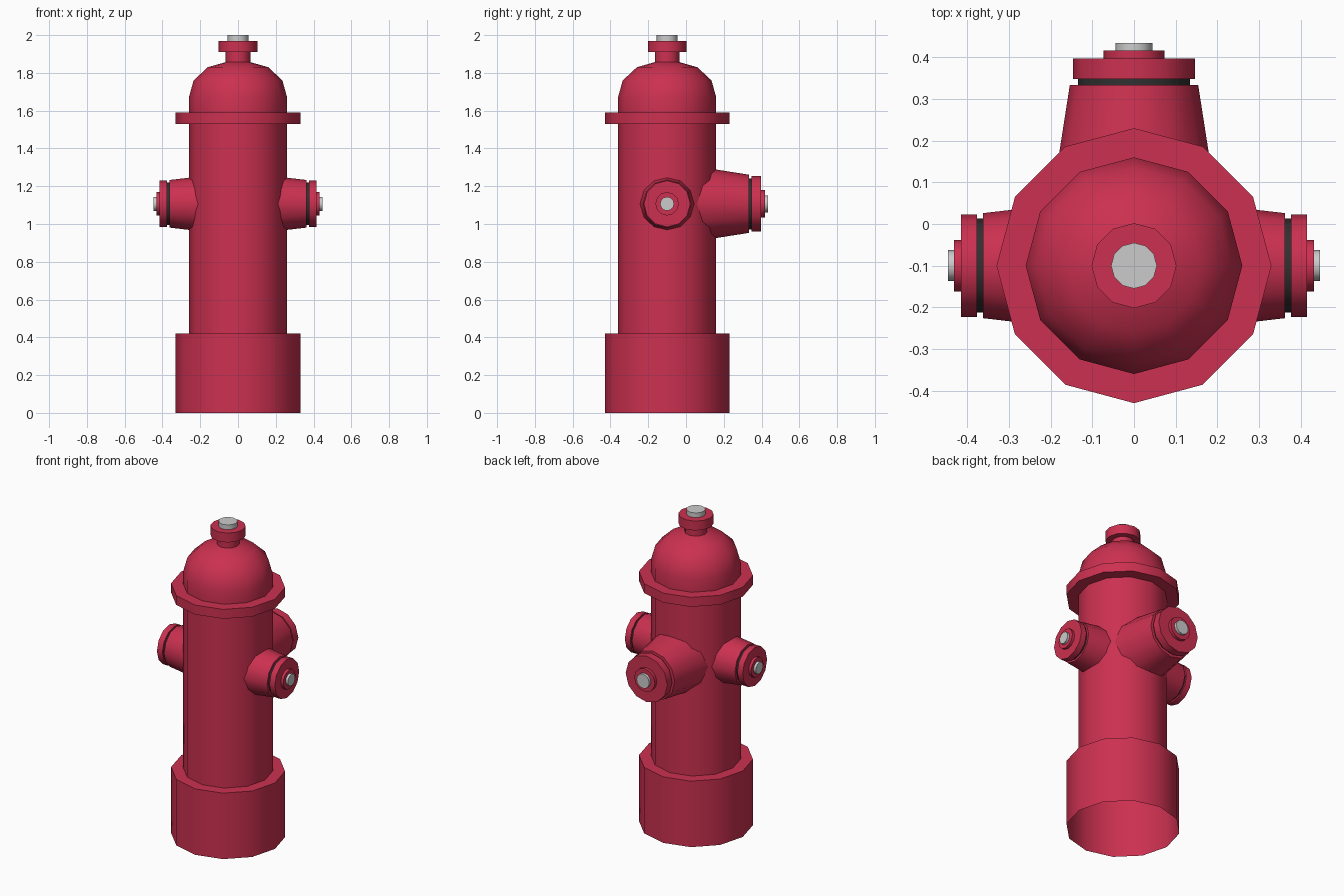
import bpy, math
from mathutils import Matrix

if "Cube" in bpy.data.objects:
    bpy.data.objects.remove(bpy.data.objects["Cube"])

SIDES = 12
AXIS_Y = -0.10


def material(name, color):
    m = bpy.data.materials.new(name)
    m.diffuse_color = color
    m.use_nodes = True
    m.node_tree.nodes["Principled BSDF"].inputs["Base Color"].default_value = m.diffuse_color
    return m


RED = material("red_paint", (0.6, 0.03, 0.08, 1))
BLACK = material("black_rubber", (0.03, 0.03, 0.03, 1))


def lathe(name, profile, mat=None, matrix=Matrix.Translation((0, AXIS_Y, 0)), bottom=False, top=False):
    """Revolve (radius, height) points around local z, with optional end caps."""
    n = SIDES
    verts = [(r * math.cos(2 * math.pi * k / n), r * math.sin(2 * math.pi * k / n), z)
             for r, z in profile for k in range(n)]
    faces = [(i * n + k, i * n + (k + 1) % n, (i + 1) * n + (k + 1) % n, (i + 1) * n + k)
             for i in range(len(profile) - 1) for k in range(n)]
    if bottom:
        faces.append(tuple(reversed(range(n))))
    if top:
        faces.append(tuple(range(len(verts) - n, len(verts))))
    mesh = bpy.data.meshes.new(name)
    mesh.from_pydata(verts, [], faces)
    if mat:
        mesh.materials.append(mat)
    ob = bpy.data.objects.new(name, mesh)
    bpy.context.collection.objects.link(ob)
    ob.matrix_world = matrix
    bpy.ops.object.select_all(action='DESELECT')
    ob.select_set(True)
    bpy.context.view_layer.objects.active = ob
    bpy.ops.object.shade_smooth_by_angle(angle=math.radians(36))
    return ob


# Main column: base is open underneath
lathe("base", [(0.33, 0), (0.33, 0.42), (0.26, 0.42)], RED)
lathe("barrel", [(0.26, 0.42), (0.26, 1.53)], RED)
lathe("flange", [(0.26, 1.53), (0.33, 1.53), (0.33, 1.59), (0.26, 1.59)], RED)
lathe("bonnet", [(0.26, 1.59), (0.26, 1.67), (0.235, 1.76), (0.16, 1.83), (0.065, 1.857)], RED)
lathe("neck", [(0.065, 1.857), (0.065, 1.91)], RED)
lathe("top_cap", [(0.065, 1.91), (0.102, 1.91), (0.102, 1.97)], RED, top=True)
lathe("top_bolt", [(0.055, 1.97), (0.055, 2.0)], top=True)


def nozzle(prefix, angle, cone, seal, cap, disc, bolt):
    """Outlet pointing along +y, turned by angle; each part is (r0, r1, start, end)."""
    m = (Matrix.Translation((0, AXIS_Y, 1.107)) @ Matrix.Rotation(math.radians(angle), 4, 'Z')
         @ Matrix.Rotation(math.radians(-90), 4, 'X'))
    for part, (r0, r1, a, b), mat in (("outlet", cone, RED), ("seal", seal, BLACK), ("cap", cap, RED),
                                      ("cap_disc", disc, RED), ("cap_bolt", bolt, None)):
        lathe(f"{prefix}_{part}", [(r0, a), (r1, b)], mat, m,
              bottom=part == "cap", top=part != "seal")


# Two small side outlets and the large rear outlet (distances from the column axis)
for prefix, angle in (("right", -90), ("left", 90)):
    nozzle(prefix, angle, (0.145, 0.126, 0.20, 0.363), (0.113, 0.113, 0.363, 0.377),
           (0.123, 0.123, 0.377, 0.415), (0.062, 0.062, 0.415, 0.432), (0.037, 0.037, 0.432, 0.447))
nozzle("rear", 0, (0.203, 0.154, 0.12, 0.434), (0.135, 0.135, 0.434, 0.448),
       (0.147, 0.147, 0.448, 0.497), (0.073, 0.073, 0.497, 0.517), (0.045, 0.045, 0.517, 0.534))
